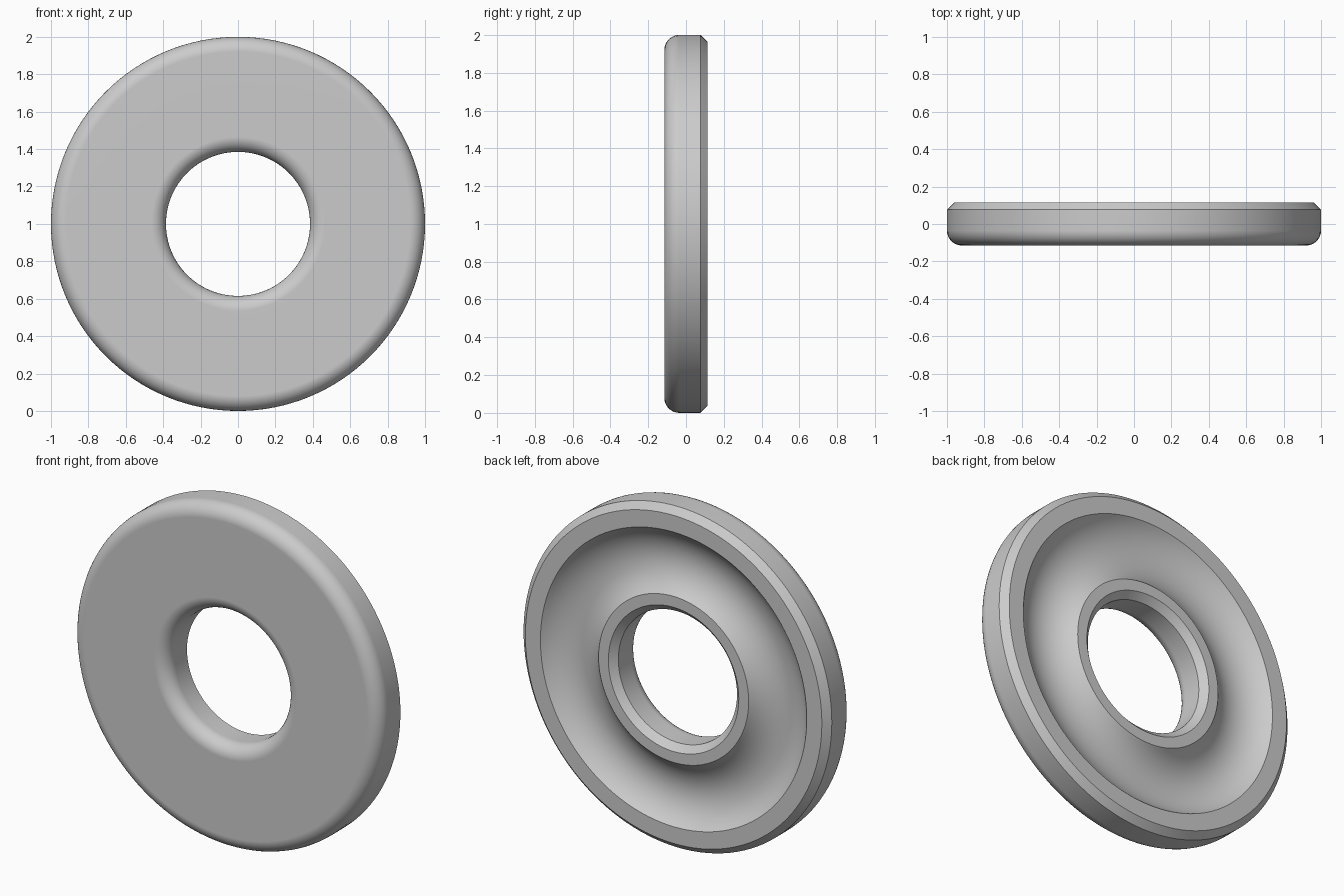
import bpy, bmesh
from math import sin, cos, pi, atan2, radians
from mathutils import Vector

cube = bpy.data.objects.get("Cube")
if cube:
    bpy.data.objects.remove(cube, do_unlink=True)

OUTER, HOLE, HALF = 1.0, 0.385, 0.115     # radii and half thickness
FILLET, CHAMFER = 0.08, 0.038
GROOVE_IN, GROOVE_OUT, DEPTH = 0.487, 0.864, 0.09
SEGMENTS = 128


def arc(r, y, radius, start, end, steps):
    """Points (r, y) along a circular arc."""
    angles = [start + (end - start) * i / steps for i in range(steps + 1)]
    return [(r + radius * cos(a), y + radius * sin(a)) for a in angles]


# Cross-section: rounded front corners, chamfered back, shallow annular groove
profile = arc(HOLE + FILLET, -HALF + FILLET, FILLET, pi, 1.5 * pi, 8)
profile += arc(OUTER - FILLET, -HALF + FILLET, FILLET, 1.5 * pi, 2 * pi, 8)
profile += [(OUTER, HALF - CHAMFER), (OUTER - CHAMFER, HALF)]

half_width = (GROOVE_OUT - GROOVE_IN) / 2
radius = (half_width ** 2 + DEPTH ** 2) / (2 * DEPTH)
centre_y = HALF - DEPTH + radius
half_angle = atan2(half_width, radius - DEPTH)
profile += arc((GROOVE_IN + GROOVE_OUT) / 2, centre_y, radius,
               -pi / 2 + half_angle, -pi / 2 - half_angle, 20)
profile += [(HOLE + CHAMFER, HALF), (HOLE, HALF - CHAMFER)]

# Revolve the section around the front-to-back axis
bm = bmesh.new()
verts = [bm.verts.new((r, y, 0)) for r, y in profile]
edges = [bm.edges.new((v, verts[(i + 1) % len(verts)])) for i, v in enumerate(verts)]
bmesh.ops.spin(bm, geom=verts + edges, cent=(0, 0, 0), axis=(0, 1, 0),
               angle=2 * pi, steps=SEGMENTS, use_merge=True)
bmesh.ops.remove_doubles(bm, verts=bm.verts, dist=0.0001)
bmesh.ops.recalc_face_normals(bm, faces=bm.faces)
bmesh.ops.translate(bm, verts=bm.verts, vec=Vector((0, 0, 1)))
mesh = bpy.data.meshes.new("grooved_ring")
bm.to_mesh(mesh)
bm.free()

ring = bpy.data.objects.new("grooved_ring", mesh)
bpy.context.collection.objects.link(ring)

# Plain grey material
grey = bpy.data.materials.new("light_grey")
grey.use_nodes = True
colour = (0.6, 0.6, 0.6, 1)
grey.diffuse_color = colour
for node in grey.node_tree.nodes:
    if node.type == 'BSDF_PRINCIPLED':
        node.inputs["Base Color"].default_value = colour
mesh.materials.append(grey)

# Smooth curves, crisp chamfers and flat faces
bpy.ops.object.select_all(action='DESELECT')
ring.select_set(True)
bpy.context.view_layer.objects.active = ring
bpy.ops.object.shade_smooth_by_angle(angle=radians(30))
weighted = ring.modifiers.new("weighted_normals", 'WEIGHTED_NORMAL')
weighted.keep_sharp = True
